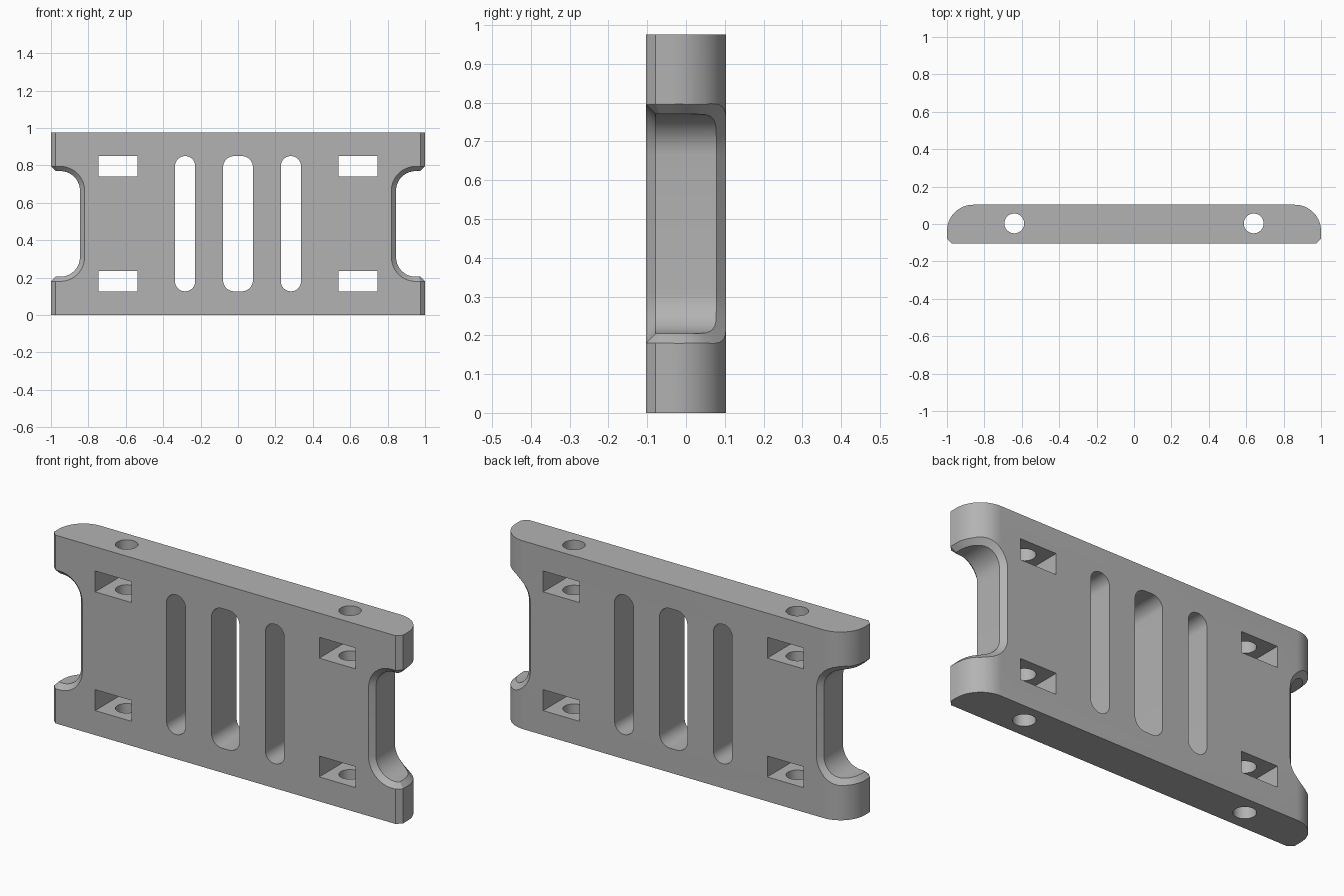
import bpy, bmesh
from math import cos, sin, pi, radians, sqrt
from mathutils import Vector

if "Cube" in bpy.data.objects:
    bpy.data.objects.remove(bpy.data.objects["Cube"])

HEIGHT, HALF_T = 0.975, 0.103
BACK_R, CHAMFER = 0.14, 0.025
ARC_X, ARC_Y = 1 - BACK_R, HALF_T - BACK_R

grey = bpy.data.materials.new("plain grey")
grey.use_nodes = True
grey.diffuse_color = (0.45, 0.45, 0.45, 1)
grey.node_tree.nodes["Principled BSDF"].inputs["Base Color"].default_value = grey.diffuse_color


def make_object(name, bm):
    bmesh.ops.recalc_face_normals(bm, faces=bm.faces)
    mesh = bpy.data.meshes.new(name)
    bm.to_mesh(mesh)
    bm.free()
    mesh.materials.append(grey)
    obj = bpy.data.objects.new(name, mesh)
    bpy.context.collection.objects.link(obj)
    return obj


def prism(name, points, direction):
    bm = bmesh.new()
    face = bm.faces.new([bm.verts.new(p) for p in points])
    new = bmesh.ops.extrude_face_region(bm, geom=[face])["geom"]
    bmesh.ops.translate(bm, vec=direction,
                        verts=[v for v in new if isinstance(v, bmesh.types.BMVert)])
    return make_object(name, bm)


def opening(name, x, z0, z1, half_w, r):
    """Front-to-back cutter: a rectangle with optional rounded corners."""
    steps = 10 if r else 0
    pts = []
    for q, (sx, sz) in enumerate([(1, 1), (-1, 1), (-1, -1), (1, -1)]):
        cx = x + sx * (half_w - r)
        cz = z1 - r if sz > 0 else z0 + r
        for i in range(steps + 1):
            a = (q + (i / steps if steps else 0)) * pi / 2
            pts.append((cx + r * cos(a), -0.3, cz + r * sin(a)))
    return prism(name, pts, (0, 0.6, 0))


def notch(side):
    """End notch cutter, lofted with flared lips that chamfer its whole rim."""
    c, k = CHAMFER, 2 * CHAMFER
    x_in, z_top, r = 0.845, 0.77, 0.105
    x_start = x_in + r
    x_end = 1 - c
    diagonal = 1 + HALF_T - c - c * sqrt(2)   # inset line of the front corner
    x_front = diagonal + c - HALF_T
    # path of the upper half: position and direction into the material
    path = [(x, z_top, 0, 1) for x in (x_end, 0.971, x_front, 0.957, x_start)]
    for i in range(1, 11):
        a = pi / 2 * (1 + i / 10)
        path.append((x_start + r * cos(a), z_top - r + r * sin(a), cos(a), sin(a)))
    path += [(x, HEIGHT - z, nx, -nz) for x, z, nx, nz in reversed(path)]

    bm = bmesh.new()
    rows = []
    for x, z, nx, nz in path:
        n = Vector((nx, 0, nz))
        # front rim and its outward direction
        yf, mf = c - HALF_T, Vector((0, -1, 0))
        if x > x_front - 1e-5:
            yf = x - diagonal
            mf = Vector((1, -1, 0)).normalized()
            if x > x_end - 1e-5:
                mf = Vector((1, 1 - sqrt(2), 0))
            elif x < x_front + 1e-5:
                mf = Vector((sqrt(2) - 1, -1, 0))
        # back rim follows the rounded edge
        yb, mb = HALF_T - c, Vector((0, 1, 0))
        if x > ARC_X:
            dx, rad = x - ARC_X, BACK_R - c
            dy = sqrt(max(0, rad * rad - dx * dx))
            yb, mb = ARC_Y + dy, Vector((dx, dy, 0)) / rad
        front, back = Vector((x, yf, z)), Vector((x, yb, z))
        row = [front + k * (mf + n), front, back, back + k * (mb + n)]
        rows.append([bm.verts.new((side * p.x, p.y, p.z)) for p in row])
    last = len(rows) - 1
    for a, b in zip(rows, rows[1:]):
        for j in range(3):
            bm.faces.new((a[j], a[j + 1], b[j + 1], b[j]))
    bm.faces.new(rows[0])
    bm.faces.new(rows[last])
    bm.faces.new((rows[0][0], rows[0][3], rows[last][3], rows[last][0]))
    for j in (0, 3):
        for i in range(last // 2):
            bm.faces.new((rows[i][j], rows[i + 1][j],
                          rows[last - i - 1][j], rows[last - i][j]))
    return make_object("end_notch_cutter", bm)


# Plate: rounded back edges, small chamfers on the front edges
half = [(1 - CHAMFER, -HALF_T), (1, CHAMFER - HALF_T)]
half += [(ARC_X + BACK_R * cos(i * pi / 32), ARC_Y + BACK_R * sin(i * pi / 32))
         for i in range(17)]
outline = half + [(-x, y) for x, y in reversed(half)]
plate = prism("slotted_plate", [(x, y, 0) for x, y in outline], (0, 0, HEIGHT))

# Cutters: slots, strap windows, vertical bolt holes and end notches
cutters = [opening("middle_slot_cutter", 0, 0.127, 0.85, 0.08, 0.06)]
for s in (-1, 1):
    cutters.append(notch(s))
    cutters.append(opening("side_slot_cutter", s * 0.283, 0.127, 0.85, 0.054, 0.0535))
    for z in (0.127, 0.742):
        cutters.append(opening("window_cutter", s * 0.642, z, z + 0.108, 0.104, 0))
    ring = [(s * 0.64 + 0.053 * cos(i * pi / 16), 0.003 + 0.053 * sin(i * pi / 16), -0.1)
            for i in range(32)]
    cutters.append(prism("bolt_hole_cutter", ring, (0, 0, HEIGHT + 0.2)))

bpy.ops.object.select_all(action="DESELECT")
bpy.context.view_layer.objects.active = plate
plate.select_set(True)
for cutter in cutters:
    cutter.hide_render = True
    mod = plate.modifiers.new("cut", "BOOLEAN")
    mod.operation, mod.solver, mod.object = "DIFFERENCE", "EXACT", cutter
    bpy.ops.object.modifier_apply(modifier=mod.name)
    bpy.data.objects.remove(cutter)

bpy.ops.object.shade_smooth_by_angle(angle=radians(25))
